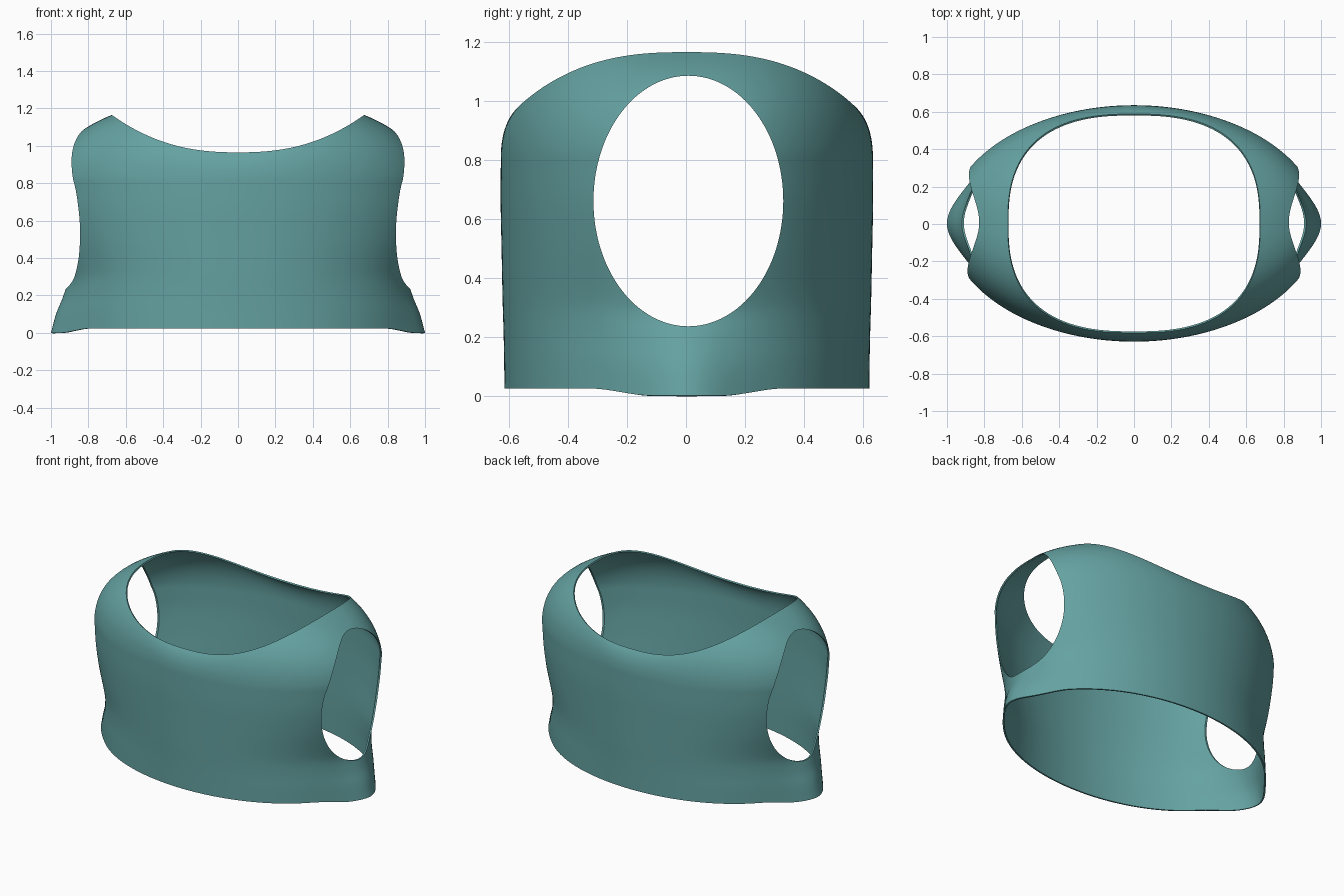
import bpy, bmesh, math

if "Cube" in bpy.data.objects:
    bpy.data.objects.remove(bpy.data.objects["Cube"])

N = 192          # columns around the body
ROWS = 36        # rows on the straight body
CAP = 16         # rows on the shoulder curve
Y0 = 0.003

# height, half width, extra hip bulge, half depth
KEYS = [(0.00, 0.920, 0.080, 0.619), (0.10, 0.915, 0.058, 0.620),
        (0.20, 0.905, 0.028, 0.622), (0.30, 0.907, 0.000, 0.625),
        (0.50, 0.957, 0.000, 0.629), (0.66, 0.986, 0.000, 0.632),
        (0.82, 0.996, 0.000, 0.631)]


def sample(z):
    """Smooth interpolation of the body profile at height z."""
    i = 0
    while i < len(KEYS) - 2 and z > KEYS[i + 1][0]:
        i += 1
    a, b = KEYS[i], KEYS[i + 1]
    p, n = KEYS[max(i - 1, 0)], KEYS[min(i + 2, len(KEYS) - 1)]
    h = b[0] - a[0]
    t = (z - a[0]) / h
    out = []
    for k in (1, 2, 3):
        m0 = (b[k] - p[k]) / (b[0] - p[0]) * h
        m1 = (n[k] - a[k]) / (n[0] - a[0]) * h
        out.append((2*t**3 - 3*t*t + 1) * a[k] + (t**3 - 2*t*t + t) * m0
                   + (3*t*t - 2*t**3) * b[k] + (t**3 - t*t) * m1)
    return out


def spow(v, e):
    return math.copysign(abs(v) ** e, v)


def body_point(th, z):
    a, bulge, b = sample(z)
    c, s = math.cos(th), math.sin(th)
    y = b * s
    x = a * c + math.copysign(bulge * math.exp(-(y / 0.18) ** 2), c)
    # hem dips slightly at the sides
    u = min(max((abs(y) - 0.12) / 0.21, 0), 1)
    lift = 0.024 * u * u * (3 - 2 * u) * (1 - z / 0.82)
    return x, y, z + lift


def shoulder_point(th, t):
    x1, y1, z1 = body_point(th, 0.82)
    x2 = 0.675 * spow(math.cos(th), 2 / 2.6)
    y2 = 0.585 * spow(math.sin(th), 2 / 2.6)
    z2 = 0.965 + 0.2 * abs(x2 / 0.675) ** 2.4
    xc, yc, zc = x1 * 0.98, y1 * 0.995, z1 + 0.65 * (z2 - z1)
    q = ((1 - t) ** 2, 2 * t * (1 - t), t * t)
    return tuple(q[0] * i + q[1] * j + q[2] * k
                 for i, j, k in ((x1, xc, x2), (y1, yc, y2), (z1, zc, z2)))


# Garment shell: body rows, then shoulder rows up to the neckline
bm = bmesh.new()
rings = []
for r in range(ROWS + CAP + 1):
    ring = []
    for i in range(N):
        th = 2 * math.pi * i / N
        if r <= ROWS:
            p = body_point(th, 0.82 * r / ROWS)
        else:
            p = shoulder_point(th, (r - ROWS) / CAP)
        ring.append(bm.verts.new((p[0], p[1] + Y0, p[2])))
    rings.append(ring)
for lo, hi in zip(rings, rings[1:]):
    for i in range(N):
        j = (i + 1) % N
        bm.faces.new((lo[i], lo[j], hi[j], hi[i]))
mesh = bpy.data.meshes.new("sleeveless_top")
bm.to_mesh(mesh)
bm.free()
top = bpy.data.objects.new("sleeveless_top", mesh)
bpy.context.collection.objects.link(top)

# Oval cutter for both armholes
bpy.ops.mesh.primitive_cylinder_add(vertices=128, radius=1, depth=3,
                                    location=(0, 0.008, 0.66),
                                    rotation=(0, math.pi / 2, 0))
cutter = bpy.context.object
cutter.name = "armhole_cutter"
cutter.scale = (0.425, 0.322, 1)
cutter.hide_render = True

# Thin cloth thickness, then cut the armholes
bpy.ops.object.select_all(action='DESELECT')
top.select_set(True)
bpy.context.view_layer.objects.active = top
sol = top.modifiers.new("thickness", 'SOLIDIFY')
sol.thickness = 0.01
sol.offset = -1
cut = top.modifiers.new("armholes", 'BOOLEAN')
cut.operation = 'DIFFERENCE'
cut.solver = 'EXACT'
cut.object = cutter
for name in ("thickness", "armholes"):
    bpy.ops.object.modifier_apply(modifier=name)
bpy.data.objects.remove(cutter)
bpy.ops.object.shade_smooth_by_angle(angle=math.radians(40))

mat = bpy.data.materials.new("teal_cloth")
mat.diffuse_color = (0.13, 0.36, 0.36, 1)
mat.use_nodes = True
mat.node_tree.nodes["Principled BSDF"].inputs["Base Color"].default_value = mat.diffuse_color
top.data.materials.clear()
top.data.materials.append(mat)
